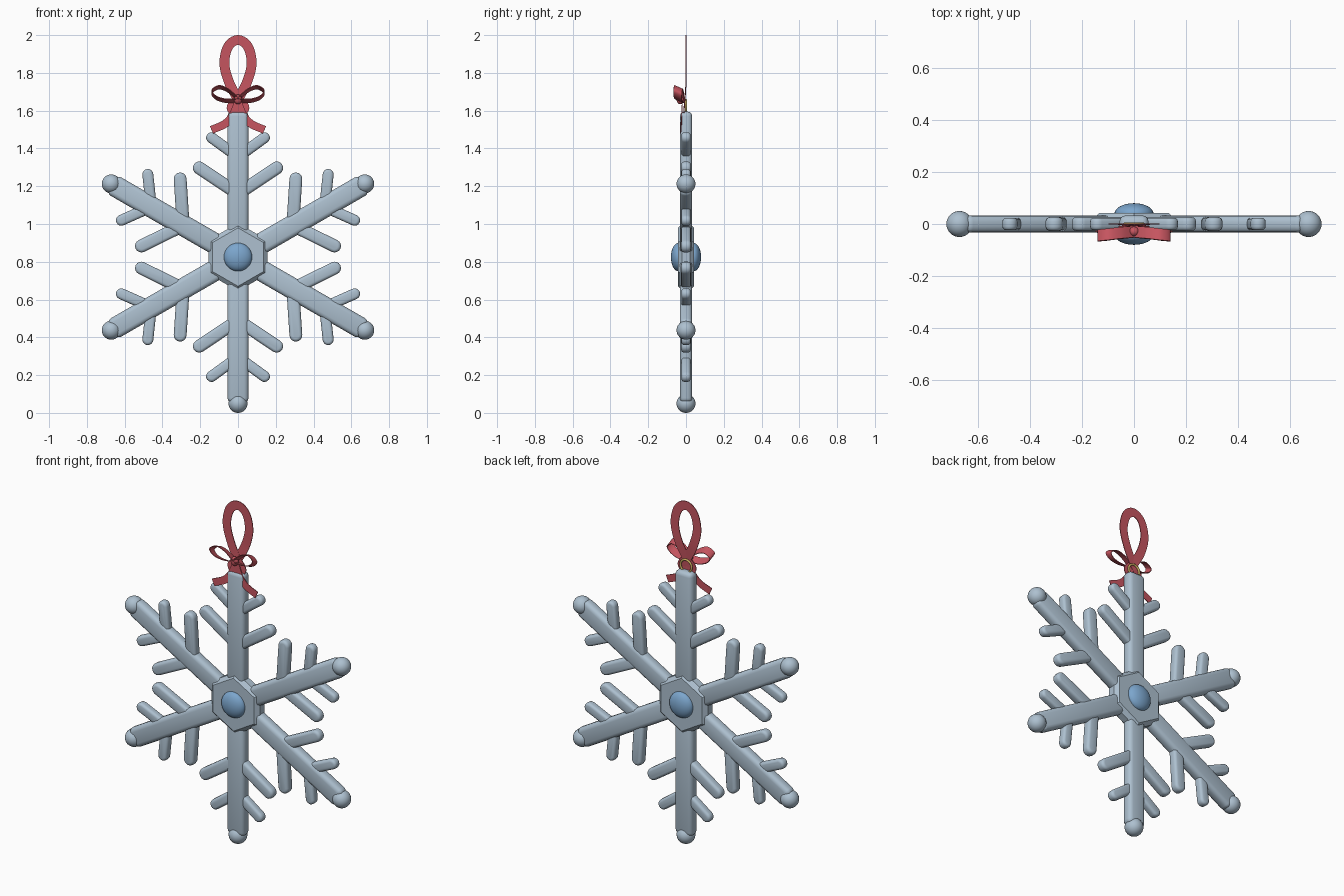
import bpy, bmesh, math
from mathutils import Vector

if "Cube" in bpy.data.objects:
    bpy.data.objects.remove(bpy.data.objects["Cube"])

CZ = 0.825   # height of the snowflake centre


def material(name, rgb):
    m = bpy.data.materials.new(name)
    m.diffuse_color = (*rgb, 1)
    m.use_nodes = True
    m.node_tree.nodes["Principled BSDF"].inputs["Base Color"].default_value = m.diffuse_color
    return m


ICE = material("pale_ice", (0.42, 0.53, 0.63))
BLUE = material("gem_blue", (0.20, 0.38, 0.61))
RED = material("ribbon_red", (0.56, 0.09, 0.115))
GOLD = material("ring_gold", (0.60, 0.42, 0.12))


def finish(name, bm, mat, angle=35):
    bmesh.ops.recalc_face_normals(bm, faces=bm.faces)
    me = bpy.data.meshes.new(name)
    bm.to_mesh(me)
    bm.free()
    ob = bpy.data.objects.new(name, me)
    bpy.context.collection.objects.link(ob)
    me.materials.append(mat)
    bpy.ops.object.select_all(action='DESELECT')
    ob.select_set(True)
    bpy.context.view_layer.objects.active = ob
    bpy.ops.object.shade_smooth_by_angle(angle=math.radians(angle))
    return ob


def prism(name, outline, half, bevel, segs, mat, limit=40, angle=35):
    """Extrude an x-z outline along y and bevel the sharp edges."""
    bm = bmesh.new()
    front = [bm.verts.new((x, -half, z)) for x, z in outline]
    back = [bm.verts.new((x, half, z)) for x, z in outline]
    bm.faces.new(front)
    bm.faces.new(back[::-1])
    n = len(outline)
    for i in range(n):
        j = (i + 1) % n
        bm.faces.new((front[i], back[i], back[j], front[j]))
    bmesh.ops.recalc_face_normals(bm, faces=bm.faces)
    edges = [e for e in bm.edges if e.calc_face_angle(0) > math.radians(limit)]
    bmesh.ops.bevel(bm, geom=edges, offset=bevel, offset_type='OFFSET', segments=segs,
                    profile=0.5, affect='EDGES', clamp_overlap=False)
    return finish(name, bm, mat, angle)


def bar(p0, p1, hw, rounded):
    """Outline of a bar from p0 to p1, with a round far end if wanted."""
    p0, p1 = Vector(p0), Vector(p1)
    d = (p1 - p0).normalized()
    s = Vector((-d.y, d.x)) * hw
    pts = [p0 + s, p0 - s]
    if rounded:
        for i in range(9):
            a = -math.pi / 2 + math.pi * i / 8
            pts.append(p1 + d * hw * math.cos(a) + s * math.sin(a))
    else:
        pts += [p1 - s, p1 + s]
    return [(p.x, p.y) for p in pts]


def ball(name, loc, size, mat):
    bm = bmesh.new()
    bmesh.ops.create_uvsphere(bm, u_segments=32, v_segments=16, radius=1)
    for v in bm.verts:
        v.co = Vector((v.co.x * size[0], v.co.y * size[1], v.co.z * size[2])) + Vector(loc)
    return finish(name, bm, mat, 60)


def ribbon(name, pts, hw, side=None, thick=0.004, mirror=False):
    """Thin strip along a smooth path; lies in the x-z plane unless side is given."""
    P = [Vector((-x if mirror else x, y, z)) for x, y, z in pts]
    Q = [2 * P[0] - P[1]] + P + [2 * P[-1] - P[-2]]
    path = []
    for i in range(1, len(Q) - 2):
        a, b, c, d = Q[i - 1:i + 3]
        for k in range(8):
            t = k / 8
            path.append(0.5 * (2 * b + (c - a) * t + (2 * a - 5 * b + 4 * c - d) * t * t
                               + (3 * b - a - 3 * c + d) * t ** 3))
    path.append(P[-1])
    bm = bmesh.new()
    rings = []
    for i, p in enumerate(path):
        tan = (path[min(i + 1, len(path) - 1)] - path[max(i - 1, 0)]).normalized()
        s = (Vector(side) if side else tan.cross(Vector((0, 1, 0)))).normalized()
        n = tan.cross(s).normalized() * thick / 2
        s = s * hw
        rings.append([bm.verts.new(p + o) for o in (s + n, s - n, -s - n, -s + n)])
    for r0, r1 in zip(rings, rings[1:]):
        for k in range(4):
            m = (k + 1) % 4
            bm.faces.new((r0[k], r0[m], r1[m], r1[k]))
    bm.faces.new(rings[0])
    bm.faces.new(rings[-1][::-1])
    return finish(name, bm, RED, 40)


# Six arms with two pairs of side branches; every tip but the top has a ball
for i in range(6):
    a = math.radians(90 + 60 * i)
    u = Vector((math.cos(a), math.sin(a)))
    v = Vector((-u.y, u.x))

    def at(r, l):
        return Vector((0, CZ)) + u * r + v * l

    prism(f"arm_{i}", bar(at(0.05, 0), at(0.77, 0), 0.056, False), 0.033, 0.024, 3, ICE)
    for s in (1, -1):
        prism(f"inner_branch_{i}_{s}", bar(at(0.335, 0), at(0.472, s * 0.205), 0.034, True),
              0.026, 0.016, 3, ICE)
        prism(f"outer_branch_{i}_{s}", bar(at(0.53, 0), at(0.632, s * 0.14), 0.029, True),
              0.024, 0.015, 3, ICE)
    if i:
        t = at(0.775, 0)
        ball(f"tip_ball_{i}", (t.x, 0, t.y), (0.05, 0.05, 0.05), ICE)

# Hexagonal hub with a gem dome on each face
hexagon = [(0.18 * math.sin(k * math.pi / 3), CZ + 0.18 * math.cos(k * math.pi / 3)) for k in range(6)]
prism("hub", hexagon, 0.042, 0.022, 1, ICE, limit=70, angle=20)
for s, word in ((-1, "front"), (1, "back")):
    ball(f"gem_{word}", (0, s * 0.04, CZ), (0.075, 0.04, 0.075), BLUE)

# Gold hanging ring
bm = bmesh.new()
R, r, N, M = 0.036, 0.006, 32, 10
grid = [[bm.verts.new(((R + r * math.cos(q * math.tau / M)) * math.cos(p * math.tau / N),
                       r * math.sin(q * math.tau / M),
                       1.62 + (R + r * math.cos(q * math.tau / M)) * math.sin(p * math.tau / N)))
         for q in range(M)] for p in range(N)]
for p in range(N):
    for q in range(M):
        g, h, w = grid[p], grid[(p + 1) % N], (q + 1) % M
        bm.faces.new((g[q], g[w], h[w], h[q]))
finish("hanging_ring", bm, GOLD, 60)

# Ribbon hanging loop, crossing over itself above the ring
half_loop = [(0.0, -0.01, 1.587), (-0.034, -0.01, 1.615), (0.0, -0.006, 1.662),
             (0.047, 0, 1.75), (0.072, 0, 1.85), (0.052, 0, 1.94)]
ribbon("hanging_loop", half_loop + [(0, 0, 1.974)] + [(-x, y, z) for x, y, z in half_loop[::-1]], 0.026)

# Bow loops, tails and knot
bow = [(0, -0.03, 1.662), (0.05, -0.034, 1.705), (0.10, -0.04, 1.724), (0.138, -0.044, 1.70),
       (0.115, -0.043, 1.668), (0.06, -0.036, 1.652), (0, -0.03, 1.656)]
tail = [(0, -0.02, 1.64), (0.028, -0.022, 1.575), (0.07, -0.025, 1.53), (0.14, -0.028, 1.498)]
for mir, word in ((False, "right"), (True, "left")):
    ribbon(f"bow_loop_{word}", bow, 0.024, side=(0, -0.9, 0.4), mirror=mir)
    ribbon(f"bow_tail_{word}", tail, 0.021, mirror=mir)
ball("bow_knot", (0, -0.03, 1.66), (0.022, 0.02, 0.026), RED)
